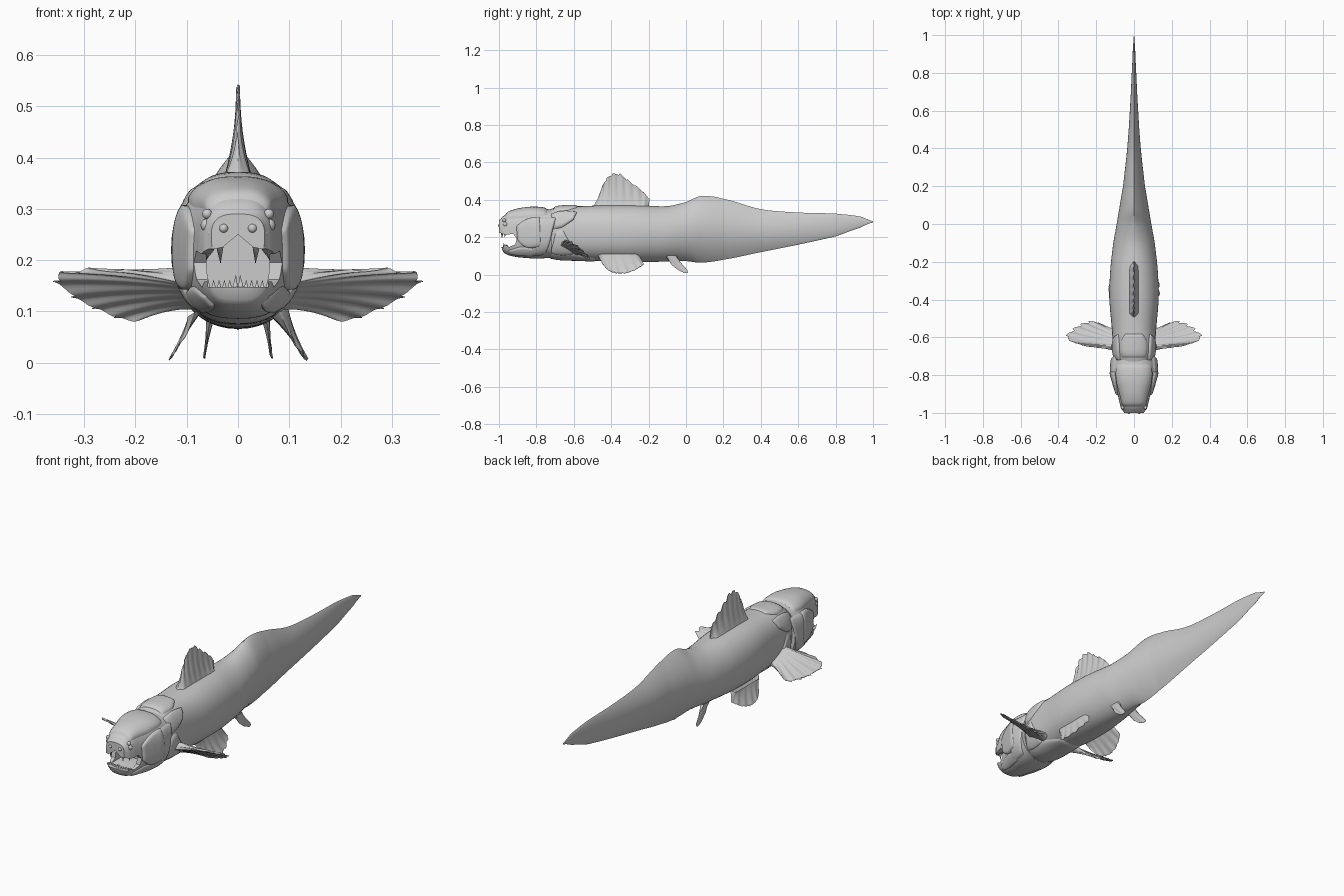
import bpy, bmesh
from math import sin, cos, pi, radians, copysign
from mathutils import Vector

cube = bpy.data.objects.get("Cube")
if cube:
    bpy.data.objects.remove(cube, do_unlink=True)

grey = bpy.data.materials.new("plain grey")
grey.use_nodes = True
grey.diffuse_color = (0.6, 0.6, 0.6, 1)
grey.node_tree.nodes["Principled BSDF"].inputs["Base Color"].default_value = (0.6, 0.6, 0.6, 1)


def make(name, verts, faces, angle=40):
    mesh = bpy.data.meshes.new(name)
    mesh.from_pydata(verts, [], faces)
    bm = bmesh.new()
    bm.from_mesh(mesh)
    bmesh.ops.remove_doubles(bm, verts=bm.verts, dist=0.00005)
    bmesh.ops.recalc_face_normals(bm, faces=bm.faces)
    bm.to_mesh(mesh)
    bm.free()
    ob = bpy.data.objects.new(name, mesh)
    bpy.context.collection.objects.link(ob)
    mesh.materials.append(grey)
    smooth(ob, angle)
    return ob


def activate(ob):
    bpy.ops.object.select_all(action='DESELECT')
    ob.select_set(True)
    bpy.context.view_layer.objects.active = ob


def smooth(ob, angle=40):
    activate(ob)
    bpy.ops.object.shade_smooth_by_angle(angle=radians(angle))


def spline(pts, t):
    """Smooth curve through points, t from 0 to 1."""
    k = min(max(t, 0), 1) * (len(pts) - 1)
    i = min(int(k), len(pts) - 2)
    f = k - i
    p0, p1, p2, p3 = [Vector(pts[min(max(j, 0), len(pts) - 1)]) for j in range(i - 1, i + 3)]
    m1, m2 = (p2 - p0) / 2, (p3 - p1) / 2
    return p1 + m1 * f + (3 * (p2 - p1) - 2 * m1 - m2) * f * f + (2 * (p1 - p2) + m1 + m2) * f ** 3


def station(st, y):
    """Top, bottom, half width and roundness of a section at y."""
    y = min(max(y, st[0][0]), st[-1][0])
    i = max(j for j in range(len(st) - 1) if st[j][0] <= y)
    f = (y - st[i][0]) / (st[i + 1][0] - st[i][0])
    return spline([s[1:] for s in st], (i + f) / (len(st) - 1))


def surface(st, y, a, grow=0.0):
    top, bot, hw, p = station(st, y)
    c, s = cos(a), sin(a)
    z = (top + bot) / 2 + ((top - bot) / 2 + grow) * copysign(abs(s) ** min(p, 1), s)
    return Vector(((hw + grow) * copysign(abs(c) ** p, c), y, z))


def grid_faces(rows, cols, wrap=False):
    return [(r * cols + c, r * cols + (c + 1) % cols, (r + 1) * cols + (c + 1) % cols, (r + 1) * cols + c)
            for r in range(rows - 1) for c in range(cols if wrap else cols - 1)]


def loft(name, st, rings, seg=48):
    y0, y1 = st[0][0], st[-1][0]
    verts = [surface(st, y0 + (y1 - y0) * r / (rings - 1), 2 * pi * s / seg)
             for r in range(rings) for s in range(seg)]
    faces = grid_faces(rings, seg, True)
    faces += [tuple(range(seg)), tuple(range((rings - 1) * seg, rings * seg))]
    return make(name, verts, faces)


def plate(name, st, low, high, height=0.008, n=16):
    """Raised armour plate between two edges given as (y, degrees) on a loft."""
    verts = []
    for i in range(n + 1):
        u = i / n
        a, b = spline(low, u), spline(high, u)
        for j in range(n + 1):
            v = j / n
            q = a.lerp(b, v)
            edge = (1 - abs(2 * u - 1) ** 8) * (1 - abs(2 * v - 1) ** 8)
            verts.append(surface(st, q.x, radians(q.y), -0.004 + (height + 0.004) * edge ** 0.6))
    return make(name, verts, grid_faces(n + 1, n + 1), 60)


def fin(name, base, edge, normal, thick, ribs, ripple=0.004, jag=0.07, nu=64, nv=10):
    """Fan from a base curve to a ragged edge, thick at its root."""
    normal = Vector(normal).normalized()
    verts = []
    for side in (1, -1):
        for i in range(nu + 1):
            u = i / nu
            a, b = spline(base, u), spline(edge, u)
            reach = 1 - jag * ((u * ribs) % 1) * (1 if u < 0.97 else 0)
            for j in range(nv + 1):
                v = j / nv
                off = side * (thick * (1 - v) ** 2 + 0.0012) + ripple * v * sin(2 * pi * ribs * u)
                taper = min(1, 8 * u + 0.1, 8 * (1 - u) + 0.1)
                verts.append(a.lerp(b, v * reach) + normal * off * taper)
    n = (nu + 1) * (nv + 1)
    faces = grid_faces(nu + 1, nv + 1)
    faces += [tuple(k + n for k in f) for f in faces]
    rim = [i * (nv + 1) + nv for i in range(nu + 1)]
    rim = list(range(nv + 1)) + rim[1:] + [nu * (nv + 1) + j for j in range(nv - 1, -1, -1)]
    faces += [(p, q, q + n, p + n) for p, q in zip(rim, rim[1:])]
    return make(name, verts, faces, 50)


def prism(name, outline, place, d0, d1):
    n = len(outline)
    verts = [place(p, q, d) for d in (d0, d1) for p, q in outline]
    faces = [(i, (i + 1) % n, (i + 1) % n + n, i + n) for i in range(n)]
    return make(name, verts, faces + [tuple(range(n)), tuple(range(n, 2 * n))])


def carve(ob, cutter):
    cutter.hide_render = True
    mod = ob.modifiers.new("cut", 'BOOLEAN')
    mod.operation, mod.solver, mod.object = 'DIFFERENCE', 'EXACT', cutter
    activate(ob)
    bpy.ops.object.modifier_apply(modifier=mod.name)
    bpy.data.objects.remove(cutter, do_unlink=True)


def spike(name, root, tip, radius, seg=10):
    root, tip = Vector(root), Vector(tip)
    axis = (tip - root).normalized()
    s = axis.orthogonal().normalized()
    t = axis.cross(s)
    ring = [root + (s * cos(2 * pi * k / seg) + t * sin(2 * pi * k / seg)) * radius for k in range(seg)]
    make(name, ring + [tip], [(k, (k + 1) % seg, seg) for k in range(seg)] + [tuple(range(seg))])


# Body and long tapering tail: y, top, bottom, half width, roundness
BODY = [(-0.78, .335, .10, .085, .8), (-0.68, .362, .083, .108, .8), (-0.55, .366, .078, .118, .85),
        (-0.40, .372, .068, .13, .9), (-0.25, .37, .066, .126, .95), (-0.10, .366, .07, .11, 1.1),
        (0.0, .388, .072, .092, 1.4), (0.08, .42, .064, .078, 1.8), (0.2, .405, .08, .058, 2.0),
        (0.4, .35, .12, .036, 2.0), (0.6, .332, .16, .022, 1.8), (0.8, .326, .204, .012, 1.5),
        (0.93, .311, .25, .006, 1.2), (1.0, .286, .279, .001, 1)]
loft("body", BODY, 110)

# Head with open mouth
HEAD = [(-1.0, .29, .20, .052, .7), (-0.98, .31, .125, .066, .7), (-0.95, .33, .104, .076, .7),
        (-0.90, .346, .093, .088, .75), (-0.83, .355, .087, .108, .75), (-0.78, .354, .086, .12, .8),
        (-0.72, .348, .09, .118, .8)]
head = loft("head", HEAD, 40)
notch = [(-1.1, .222), (-.992, .222), (-.965, .212), (-.925, .218), (-.905, .195), (-.912, .162),
         (-.945, .147), (-.965, .158), (-1.1, .158)]
carve(head, prism("notch_cutter", notch, lambda p, q, d: (d, p, q), -0.3, 0.3))
arch = [(-.058, .148), (-.062, .2), (-.045, .222), (-.03, .225), (0, .25), (.03, .225), (.045, .222),
        (.062, .2), (.058, .148)]
carve(head, prism("mouth_cutter", arch, lambda p, q, d: (p, d, q), -1.1, -0.84))
smooth(head, 35)

# Skull roof and thorax armour on the midline
plate("skull_roof", HEAD, [(-.97, 38), (-.86, 30), (-.74, 42)], [(-.97, 142), (-.86, 150), (-.74, 138)], .008)
plate("nape_plate", BODY, [(-.71, 55), (-.64, 52), (-.58, 70)], [(-.71, 125), (-.64, 128), (-.58, 110)], .007)
plate("belly_plate", BODY, [(-.74, 215), (-.62, 220), (-.48, 245)], [(-.74, 325), (-.62, 320), (-.48, 295)], .006)

# Paired armour, eyes and teeth
for side, label in ((1, "left"), (-1, "right")):
    def on(pts):
        return [(y, a if side > 0 else 180 - a) for y, a in pts]

    plate(label + "_cheek_plate", HEAD, on([(-.9, -12), (-.85, -30), (-.77, -28)]),
          on([(-.91, 12), (-.85, 30), (-.78, 38)]), .011)
    plate(label + "_gill_cover", HEAD, on([(-.84, -62), (-.8, -62), (-.755, -58)]),
          on([(-.79, 36), (-.74, 40), (-.69, 40)]), .007)
    plate(label + "_jaw_plate", HEAD, on([(-.95, -62), (-.88, -64), (-.8, -60)]),
          on([(-.95, -42), (-.88, -26), (-.8, -32)]), .006)
    plate(label + "_shoulder_plate", BODY, on([(-.71, 5), (-.66, 8), (-.6, 25)]),
          on([(-.73, 48), (-.65, 52), (-.58, 48)]), .01)
    plate(label + "_flank_plate", BODY, on([(-.73, -52), (-.66, -55), (-.6, -50)]),
          on([(-.70, 2), (-.66, 5), (-.63, -10)]), .008)

    for k, (x, y, z, r) in enumerate([(.06, -.965, .268, .013), (.05, -.985, .252, .01),
                                      (.028, -.997, .262, .009), (.06, -.972, .29, .01)]):
        bpy.ops.mesh.primitive_uv_sphere_add(segments=16, ring_count=10, radius=r, location=(side * x, y, z))
        knob = bpy.context.object
        knob.name = label + ("_eye" if k == 0 else "_brow_knob")
        knob.data.materials.append(grey)
        smooth(knob, 60)

    spike(label + "_fang", (side * .036, -.982, .245), (side * .034, -.984, .192), .011)
    spike(label + "_side_fang", (side * .056, -.97, .24), (side * .062, -.968, .197), .009)
    spike(label + "_front_tooth", (side * .006, -.972, .14), (side * .004, -.974, .172), .007)
    for k in range(5):
        x = side * (.016 + .0105 * k)
        spike(label + "_lower_tooth", (x, -.968 + .004 * k, .14), (x, -.97 + .004 * k, .162), .006)

    # Paired fins
    def flip(pts):
        return [(side * x, y, z) for x, y, z in pts]

    fin(label + "_pectoral_fin", flip([(.09, -.665, .17), (.09, -.645, .165), (.09, -.61, .145), (.09, -.56, .115)]),
        flip([(.2, -.655, .18), (.3, -.635, .181), (.362, -.6, .167), (.325, -.555, .128), (.27, -.525, .1),
              (.21, -.515, .082), (.13, -.555, .105)]), (0, .55, .83), .022, 8, .004)
    fin(label + "_pelvic_fin", flip([(.082, -.47, .10), (.08, -.37, .10), (.08, -.25, .10)]),
        flip([(.1, -.445, .055), (.125, -.41, .018), (.135, -.36, .004), (.13, -.3, .01), (.115, -.25, .035),
              (.1, -.225, .055)]), (.8, 0, .5), .018, 6, .003)
    fin(label + "_anal_fin", flip([(.052, -.11, .10), (.052, -.085, .10), (.052, -.05, .10)]),
        flip([(.06, -.075, .05), (.063, -.035, .02), (.066, -.005, .008), (.066, .012, .012), (.063, -.002, .035),
              (.06, -.03, .06)]), (1, 0, .1), .01, 3, .001, .03)

# Dorsal fin
fin("dorsal_fin", [(0, -.50, .355), (0, -.35, .355), (0, -.20, .355)],
    [(0, -.47, .41), (0, -.44, .49), (0, -.405, .535), (0, -.355, .542), (0, -.30, .5), (0, -.24, .455),
     (0, -.195, .405)], (1, 0, 0), .028, 8, .003)
